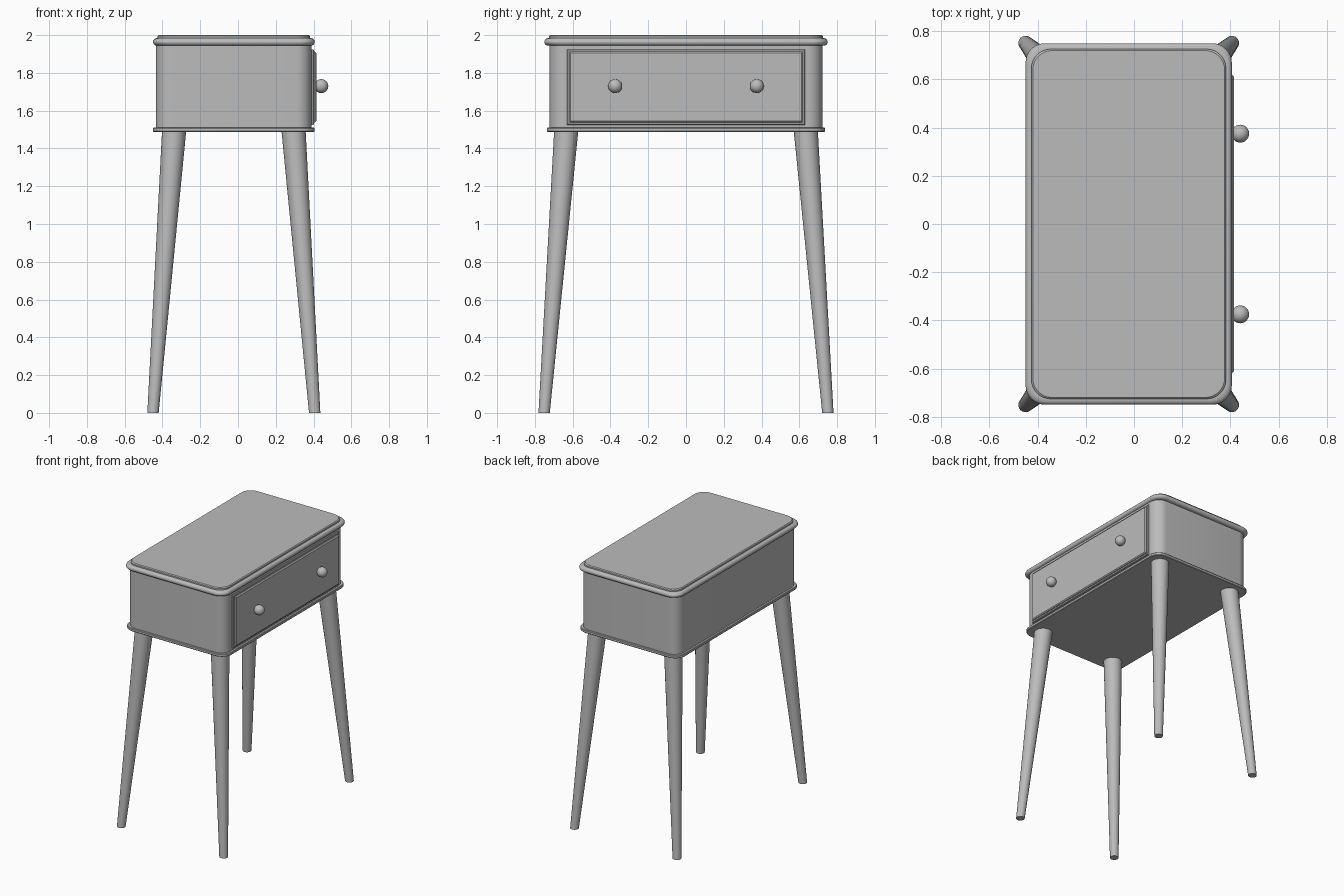
import bpy, bmesh, math
from mathutils import Vector

cube = bpy.data.objects.get("Cube")
if cube:
    bpy.data.objects.remove(cube, do_unlink=True)

grey = bpy.data.materials.new("plain grey")
grey.use_nodes = True
colour = (0.5, 0.5, 0.5, 1)
grey.diffuse_color = colour
grey.node_tree.nodes["Principled BSDF"].inputs["Base Color"].default_value = colour

CENTRE_X = -0.022   # the cabinet sits slightly off centre, balancing the knobs
FACE_X = 0.39       # plane of the drawer side


def finish(name, bm, angle=35):
    bmesh.ops.recalc_face_normals(bm, faces=bm.faces)
    mesh = bpy.data.meshes.new(name)
    bm.to_mesh(mesh)
    bm.free()
    mesh.materials.append(grey)
    obj = bpy.data.objects.new(name, mesh)
    bpy.context.collection.objects.link(obj)
    bpy.ops.object.select_all(action="DESELECT")
    obj.select_set(True)
    bpy.context.view_layer.objects.active = obj
    bpy.ops.object.shade_smooth_by_angle(angle=math.radians(angle))
    return obj


def bridge_rings(bm, rings):
    """Skin a stack of equal rings and cap both ends."""
    for low, high in zip(rings, rings[1:]):
        for i in range(len(low)):
            j = (i + 1) % len(low)
            bm.faces.new((low[i], low[j], high[j], high[i]))
    bm.faces.new(rings[0])
    bm.faces.new(rings[-1])


def rounded_slab(name, profile, radius=0.08, steps=8):
    """Rounded rectangle lofted through (half x, half y, z) levels."""
    bm = bmesh.new()
    rings = []
    for hx, hy, z in profile:
        ring = []
        for q, (sx, sy) in enumerate(((1, 1), (-1, 1), (-1, -1), (1, -1))):
            for k in range(steps + 1):
                a = math.pi / 2 * (q + k / steps)
                ring.append(bm.verts.new((
                    CENTRE_X + sx * (hx - radius) + radius * math.cos(a),
                    sy * (hy - radius) + radius * math.sin(a), z)))
        rings.append(ring)
    bridge_rings(bm, rings)
    return finish(name, bm)


def turned(name, start, end, profile, sides=32):
    """Circular rings along an axis, profile = (fraction, radius)."""
    bm = bmesh.new()
    start, end = Vector(start), Vector(end)
    flat = abs(end.z - start.z) < 0.01
    u, v = (Vector((0, 1, 0)), Vector((0, 0, 1))) if flat else (Vector((1, 0, 0)), Vector((0, 1, 0)))
    rings = []
    for t, r in profile:
        c = start.lerp(end, t)
        angles = [2 * math.pi * k / sides for k in range(sides)]
        rings.append([bm.verts.new(c + r * (math.cos(a) * u + math.sin(a) * v)) for a in angles])
    bridge_rings(bm, rings)
    return finish(name, bm)


def drawer_plate(name, half_y, z0, z1, x0, x1, bevel):
    """Plate on the drawer side with chamfered outer edges."""
    bm = bmesh.new()
    rings = []
    for x, inset in ((x0, 0), (x1 - bevel, 0), (x1, bevel)):
        h = half_y - inset
        rings.append([bm.verts.new((x, y, z)) for y, z in (
            (-h, z0 + inset), (h, z0 + inset), (h, z1 - inset), (-h, z1 - inset))])
    bridge_rings(bm, rings)
    return finish(name, bm, 20)


# Cabinet box and base moulding
rounded_slab("cabinet_body", [(0.412, 0.722, 1.5), (0.412, 0.722, 1.95)])
rounded_slab("base_moulding", [(0.425, 0.733, 1.488), (0.428, 0.736, 1.492),
                               (0.428, 0.736, 1.506), (0.425, 0.733, 1.51)])

# Table top: half-round edge, then a small step up to the flat top
edge = []
for k in range(9):
    a = math.pi * (k / 8 - 0.5)
    bulge = 0.02 * math.cos(a)
    edge.append((0.408 + bulge, 0.73 + bulge, 1.964 + 0.02 * math.sin(a)))
step = [(0.404, 0.726, 1.984), (0.404, 0.726, 1.994), (0.398, 0.72, 2.0)]
rounded_slab("table_top", edge + step)

# Drawer front with a stepped border
drawer_plate("drawer_border", 0.63, 1.525, 1.925, FACE_X - 0.02, FACE_X + 0.012, 0.004)
drawer_plate("drawer_panel", 0.618, 1.538, 1.912, FACE_X, 0.415, 0.007)

# Knobs with short stems, and splayed tapering legs
for side, ys in (("front", -1), ("back", 1)):
    y = ys * 0.375
    turned(side + "_knob_stem", (0.405, y, 1.73), (0.425, y, 1.73), [(0, 0.017), (1, 0.017)], 16)
    bm = bmesh.new()
    bmesh.ops.create_uvsphere(bm, u_segments=24, v_segments=16, radius=0.037)
    bmesh.ops.translate(bm, verts=bm.verts, vec=(0.441, y, 1.73))
    finish(side + "_knob", bm)
    for hand, xs in (("right", -1), ("left", 1)):
        turned(f"{side}_{hand}_leg",
               (CENTRE_X + xs * 0.428, ys * 0.751, 0),
               (CENTRE_X + xs * 0.316, ys * 0.634, 1.495),
               [(0, 0.03), (1, 0.064)])
